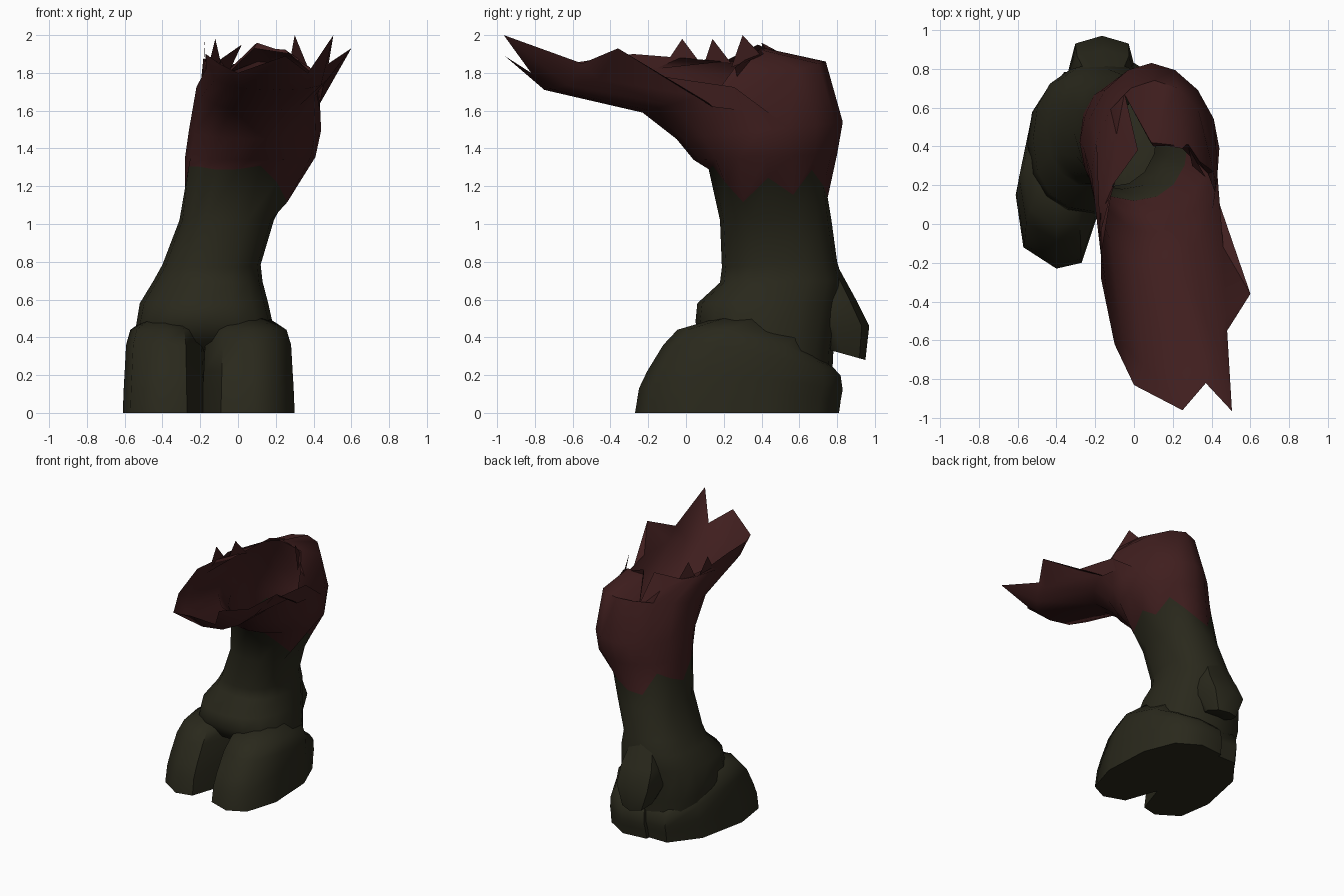
import bpy, bmesh, math

if "Cube" in bpy.data.objects:
    bpy.data.objects.remove(bpy.data.objects["Cube"])

def material(name, rgb):
    m = bpy.data.materials.new(name)
    m.diffuse_color = (*rgb, 1)
    m.use_nodes = True
    m.node_tree.nodes["Principled BSDF"].inputs["Base Color"].default_value = m.diffuse_color
    return m

hide = material("dark olive hide", (0.0225, 0.0215, 0.0115))
flesh = material("dark red flesh", (0.050, 0.0130, 0.0130))

def finish(name, bm, angle=50):
    me = bpy.data.meshes.new(name)
    bm.to_mesh(me)
    bm.free()
    ob = bpy.data.objects.new(name, me)
    bpy.context.collection.objects.link(ob)
    me.materials.append(hide)
    me.materials.append(flesh)
    bpy.ops.object.select_all(action='DESELECT')
    ob.select_set(True)
    bpy.context.view_layer.objects.active = ob
    bpy.ops.object.shade_smooth_by_angle(angle=math.radians(angle))

def loft(name, rings, red_from=999, cap_end=True):
    """Skin a list of equal-length closed rings."""
    bm = bmesh.new()
    rows = [[bm.verts.new(p) for p in r] for r in rings]
    n = len(rows[0])
    for k in range(len(rows) - 1):
        for i in range(n):
            j = (i + 1) % n
            f = bm.faces.new((rows[k][i], rows[k][j], rows[k + 1][j], rows[k + 1][i]))
            f.material_index = 1 if k >= red_from else 0
    bm.faces.new(rows[0][::-1])
    if cap_end:
        bm.faces.new(rows[-1])
    finish(name, bm)

def spow(v, e):
    return math.copysign(abs(v) ** e, v)

def ring(xl, xr, yf, zf, yb, zb, n=16, e=0.85, shear=0.0, zig=None):
    """Tilted rounded ring; starts at the front, runs counter-clockwise."""
    out = []
    for i in range(n):
        a = 2 * math.pi * i / n
        c, s = spow(math.cos(a), e), spow(math.sin(a), e)
        t = (1 - c) / 2
        out.append(((xl + xr) / 2 + (xr - xl) / 2 * s + shear * c,
                    yf + (yb - yf) * t,
                    zf + (zb - zf) * t + (zig[i] if zig else 0)))
    return out

# leg shell: ankle, shank, swollen top that bends forward into a torn flap
ragged = [.04, .06, -.02, -.12, .02, -.06, .08, .0,
          -.06, -.08, .09, .02, -.05, .07, .06, .04]
leg = [
    ring(-.50, .20, .10, .38, .77, .12),
    ring(-.55, .20, .05, .48, .78, .32),
    ring(-.52, .16, .06, .58, .82, .58),
    ring(-.45, .13, .18, .69, .83, .70),
    ring(-.40, .12, .19, .77, .80, .80),
    ring(-.31, .19, .18, 1.02, .77, 1.02),
    ring(-.28, .28, .12, 1.25, .75, 1.20, zig=ragged, e=.9),
    ring(-.28, .41, .04, 1.34, .80, 1.37, e=1.05),
    ring(-.26, .44, -.05, 1.45, .83, 1.54, e=1.1),
    ring(-.22, .43, -.23, 1.59, .74, 1.86, e=1.05),
    ring(-.17, .46, -.75, 1.71, .42, 1.93, e=.7, shear=.06),
]
# slit on the right between flap and back wall
leg[9][5] = (.43, .30, 1.60)
leg[10][4] = (.46, -.12, 1.78)
leg[10][5] = (.43, .14, 1.62)
leg[10][6] = (.41, .27, 1.78)
# slit between the left wall and the back wall
leg[10][9] = (-.05, .67, 1.80)
leg[10][10] = (-.09, .46, 1.86)
# ragged torn rim, from the flap tip round the right side
leg.append([
    (.25, -.96, 1.89), (.37, -.82, 1.80), (.505, -.965, 2.0), (.48, -.55, 1.85),
    (.60, -.36, 1.93), (.435, .12, 1.64), (.38, .26, 1.83), (.28, .41, 1.90),
    (.10, .40, 1.96), (-.045, .66, 1.82), (.02, .38, 1.95), (-.11, .20, 1.86),
    (-.17, -.03, 1.88), (-.17, -.28, 1.90), (-.10, -.62, 1.85), (.0, -.83, 1.80)])
loft("torn_leg", leg, red_from=6, cap_end=False)

# thin torn spikes standing on the rim
spikes = [((-.17, .07, 1.86), (-.175, -.10, 1.86), (-.18, -.02, 1.98)),
          ((-.09, .24, 1.85), (-.15, .10, 1.86), (-.12, .14, 1.98)),
          ((.37, .24, 1.83), (.28, .40, 1.89), (.30, .30, 2.0))]
bm = bmesh.new()
for tri in spikes:
    bm.faces.new([bm.verts.new(p) for p in tri]).material_index = 1
finish("rim_spikes", bm)

# cloven hoof: two toes from footprints, drawn back and narrowed with height
left_toe = [(-.40, -.23), (-.27, -.20), (-.18, .07), (-.14, .35), (-.13, .76),
            (-.36, .76), (-.53, .54), (-.61, .15), (-.57, -.12)]
right_toe = [(-.19, .07), (-.09, -.21), (.08, -.27), (.22, -.20), (.30, .06),
             (.28, .45), (.18, .70), (.0, .81), (-.20, .79)]
levels = [(0, 1, 1, 0), (.13, .98, .98, .01), (.22, .96, .94, .02),
          (.36, .93, .86, .01), (.44, .84, .79, -.03), (.50, .5, .6, -.08)]

def toe_point(x, y, cx, z, kx, ky, dy):
    drop = min(max((y - .2) / .6, 0), 1)          # rim sinks toward the heel
    return (cx + (x - cx) * kx, .80 + (y - .80) * ky + dy * (y > .5), z * (1 - .45 * drop))

for name, foot, cx in (("left_toe", left_toe, -.36), ("right_toe", right_toe, .03)):
    loft(name, [[toe_point(x, y, cx, *lv) for x, y in foot] for lv in levels])

# dewclaw spur behind the ankle
loft("dewclaw", [
    ring(-.27, -.04, .70, .35, .95, .28, n=8),
    ring(-.34, .01, .60, .46, .97, .46, n=8, e=.7),
    ring(-.33, .01, .58, .60, .90, .60, n=8, e=.7),
    ring(-.27, -.04, .60, .80, .79, .80, n=8)])
